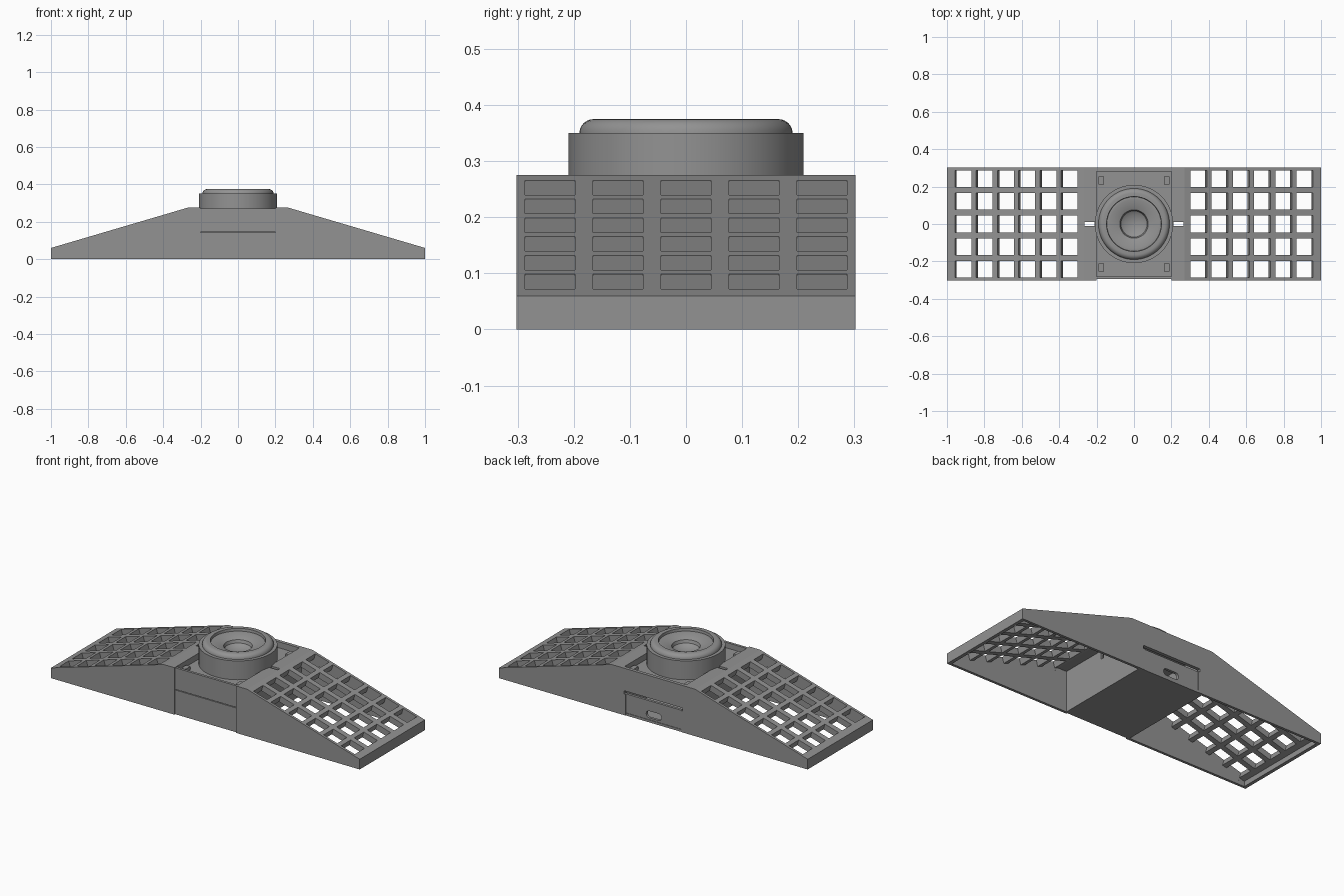
import bpy, bmesh, math
from mathutils import Matrix, Vector

if "Cube" in bpy.data.objects:
    bpy.data.objects.remove(bpy.data.objects["Cube"])

grey = bpy.data.materials.new("mid_grey")
grey.diffuse_color = (0.29, 0.29, 0.29, 1)
grey.use_nodes = True
grey.node_tree.nodes["Principled BSDF"].inputs["Base Color"].default_value = grey.diffuse_color


def finish(name, bm):
    bmesh.ops.recalc_face_normals(bm, faces=bm.faces)
    me = bpy.data.meshes.new(name)
    bm.to_mesh(me)
    bm.free()
    me.materials.append(grey)
    ob = bpy.data.objects.new(name, me)
    bpy.context.collection.objects.link(ob)
    return ob


def add_box(bm, lo, hi, rot=None):
    lo, hi = Vector(lo), Vector(hi)
    m = Matrix.Translation((lo + hi) / 2)
    if rot:
        m = m @ rot
    bmesh.ops.create_cube(bm, size=1, matrix=m @ Matrix.Diagonal((*(hi - lo), 1)))


def box(name, lo, hi):
    bm = bmesh.new()
    add_box(bm, lo, hi)
    return finish(name, bm)


def prism(name, pts, y0, y1):
    """Extrude an x-z outline along y."""
    bm = bmesh.new()
    f = bm.faces.new([bm.verts.new((x, y0, z)) for x, z in pts])
    ext = bmesh.ops.extrude_face_region(bm, geom=[f])["geom"]
    bmesh.ops.translate(bm, vec=(0, y1 - y0, 0),
                        verts=[v for v in ext if isinstance(v, bmesh.types.BMVert)])
    return finish(name, bm)


def activate(ob):
    bpy.ops.object.select_all(action='DESELECT')
    ob.select_set(True)
    bpy.context.view_layer.objects.active = ob


def cut(ob, cutter):
    mod = ob.modifiers.new("cut", 'BOOLEAN')
    mod.operation, mod.solver, mod.object = 'DIFFERENCE', 'EXACT', cutter
    activate(ob)
    bpy.ops.object.modifier_apply(modifier=mod.name)
    bpy.data.objects.remove(cutter)


def top_z(x):
    return 0.275 - max(0, x - 0.27) * SLOPE


SLOPE = (0.275 - 0.06) / 0.73
SLAB = 0.036

# Hollow sloping wing, open underneath
wing = prism("wing", [(0.2, 0), (1, 0), (1, 0.06), (0.27, 0.275), (0.2, 0.275)], -0.302, 0.302)
cut(wing, prism("cavity", [(0.212, -0.1), (0.98, -0.1), (0.98, top_z(0.98) - SLAB),
                           (0.265, 0.275 - SLAB), (0.212, 0.275 - SLAB)], -0.287, 0.287))

# Grid of openings drilled square to the slope
bm = bmesh.new()
tilt = Matrix.Rotation(math.atan(SLOPE), 4, 'Y')
for i in range(6):
    for j in range(-2, 3):
        x, y = 0.345 + 0.1137 * i, 0.1213 * j
        z = top_z(x)
        add_box(bm, (x - 0.046, y - 0.0445, z - 0.06), (x + 0.046, y + 0.0445, z + 0.06), tilt)
cut(wing, finish("grid_cutter", bm))

# Cable notch beside the centre bay
cut(wing, box("notch_cutter", (0.19, -0.01, 0.19), (0.265, 0.01, 0.3)))
mir = wing.modifiers.new("mirror", 'MIRROR')
mir.use_mirror_merge = False

# Centre bay: floor, split front, back wall and recessed deck
box("bay_floor", (-0.2, -0.293, 0), (0.2, 0.3, 0.014))
box("front_lower_panel", (-0.2, -0.295, 0), (0.2, -0.28, 0.142))
box("front_upper_panel", (-0.2, -0.295, 0.146), (0.2, -0.28, 0.272))
box("deck", (-0.2, -0.285, 0.225), (0.2, 0.29, 0.24))

back = box("back_wall", (-0.2, 0.282, 0), (0.2, 0.302, 0.275))
cut(back, box("slot_cutter", (-0.19, 0.25, 0.125), (0.19, 0.35, 0.143)))
cut(back, box("panel_recess", (-0.18, 0.297, -0.1), (0.18, 0.35, 0.13)))

# Rounded port low in the back wall
port = []
for k in range(24):
    a = 2 * math.pi * (k + 0.5) / 24
    port.append((math.copysign(0.03, math.cos(a)) + 0.02 * math.cos(a), 0.045 + 0.02 * math.sin(a)))
cut(back, prism("port_cutter", port, 0.25, 0.35))

# Corner clips and screws on the deck
for sx in (-1, 1):
    for sy in (-1, 1):
        x, y = sx * 0.175, sy * 0.232
        box("corner_clip", (x - 0.014, y - 0.022, 0.235), (x + 0.014, y + 0.022, 0.258))
        bm = bmesh.new()
        bmesh.ops.create_cone(bm, cap_ends=True, segments=16, radius1=0.009, radius2=0.009,
                              depth=0.012, matrix=Matrix.Translation((sx * 0.182, sy * 0.272, 0.24)))
        finish("screw", bm)

# Round speaker driver: drum, rounded surround, cone and central well
profile = [(0, 0.23), (0.209, 0.23), (0.209, 0.35), (0.19, 0.35)]
profile += [(0.164 + 0.026 * math.cos(a), 0.35 + 0.025 * math.sin(a))
            for a in [math.pi / 2 * k / 6 for k in range(1, 7)]]
profile += [(0.147, 0.375), (0.145, 0.36), (0.13, 0.362), (0.076, 0.342), (0.07, 0.325),
            (0.05, 0.312), (0, 0.305)]
bm = bmesh.new()
vs = [bm.verts.new((r, 0, z)) for r, z in profile]
es = [bm.edges.new(p) for p in zip(vs, vs[1:])]
bmesh.ops.spin(bm, geom=vs + es, cent=(0, 0, 0), axis=(0, 0, 1), angle=2 * math.pi,
               steps=64, use_merge=False)
bmesh.ops.remove_doubles(bm, verts=bm.verts, dist=1e-5)
driver = finish("speaker_driver", bm)
activate(driver)
bpy.ops.object.shade_smooth_by_angle(angle=math.radians(30))
